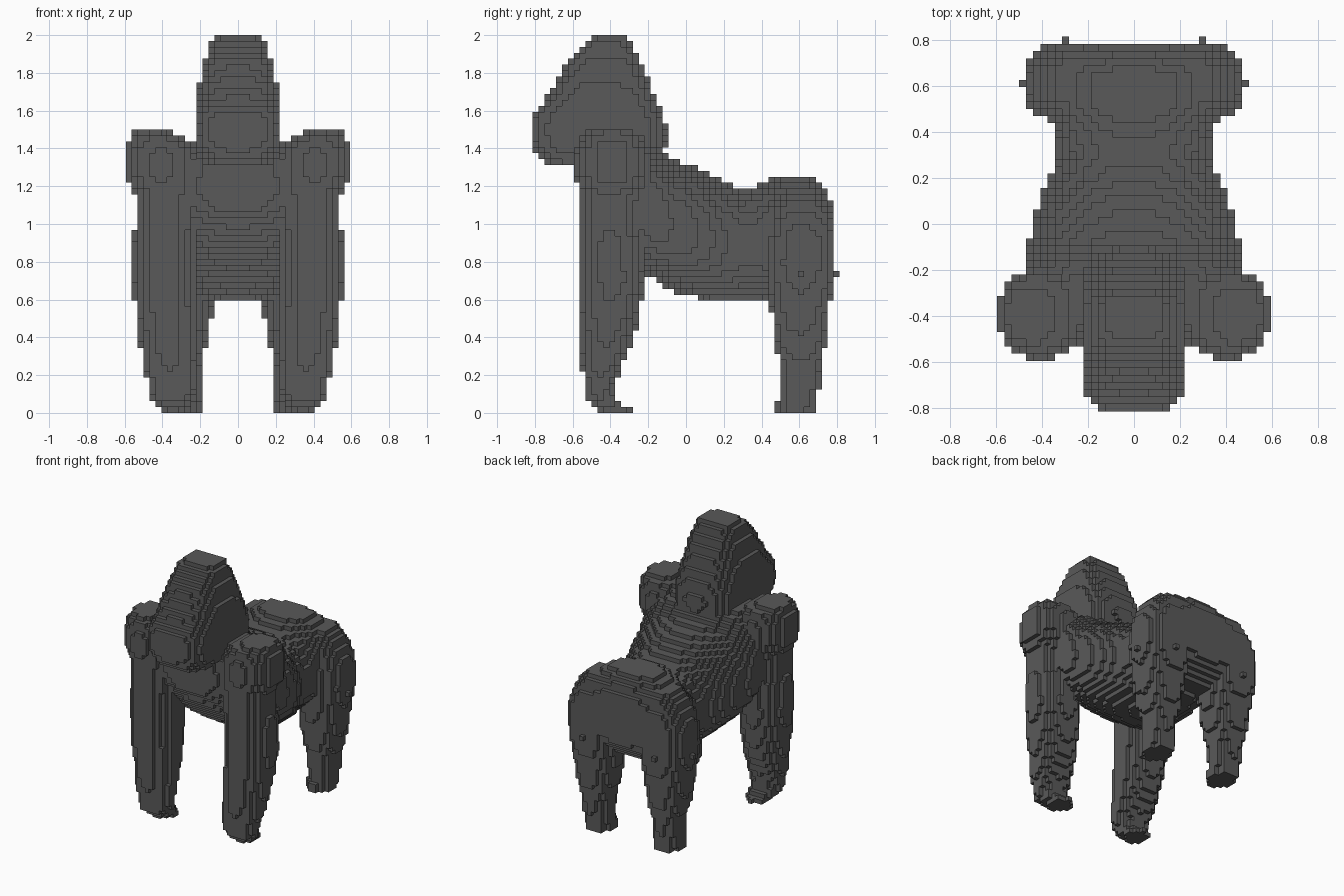
import bpy
import bmesh
import math

if "Cube" in bpy.data.objects:
    bpy.data.objects.remove(bpy.data.objects["Cube"])

S = 0.03125  # voxel edge: 64 cells over the height of 2

fur = bpy.data.materials.new("dark_fur")
fur.diffuse_color = (0.1, 0.1, 0.1, 1)
fur.use_nodes = True
fur.node_tree.nodes["Principled BSDF"].inputs["Base Color"].default_value = fur.diffuse_color


def section(stations, t):
    """Interpolate the (a_min, a_max, b_min, b_max) extents at position t."""
    for lo, hi in zip(stations, stations[1:]):
        if lo[0] <= t <= hi[0]:
            f = (t - lo[0]) / (hi[0] - lo[0])
            return [p + (q - p) * f for p, q in zip(lo[1:], hi[1:])]
    return None


def voxel_loft(stations, axis, power):
    """Cells whose centre lies in a superellipse loft along axis 'y' or 'z'."""
    cells = set()
    for k in range(math.floor(stations[0][0] / S), math.ceil(stations[-1][0] / S)):
        sec = section(stations, (k + 0.5) * S)
        if not sec:
            continue
        a0, a1, b0, b1 = sec
        for i in range(math.floor(a0 / S), math.ceil(a1 / S)):
            for j in range(math.floor(b0 / S), math.ceil(b1 / S)):
                u = abs(((i + 0.5) * S * 2 - a0 - a1) / (a1 - a0))
                v = abs(((j + 0.5) * S * 2 - b0 - b1) / (b1 - b0))
                if u ** power + v ** power <= 1:
                    cells.add((i, j, k) if axis == 'z' else (i, k, j))
    return cells


def cell_at(x, y, z):
    return tuple(math.floor(c / S) for c in (x, y, z))


def build(name, cells):
    """Skin the cells with the quads that face empty space."""
    bm = bmesh.new()
    verts = {}

    def vert(p):
        if p not in verts:
            verts[p] = bm.verts.new([c * S for c in p])
        return verts[p]

    for c in cells:
        for ax in range(3):
            for side in (0, 1):
                n = list(c)
                n[ax] += 2 * side - 1
                if tuple(n) in cells:
                    continue
                quad = []
                for du, dv in ((0, 0), (1, 0), (1, 1), (0, 1)):
                    p = list(c)
                    p[ax] += side
                    p[(ax + 1) % 3] += du
                    p[(ax + 2) % 3] += dv
                    quad.append(vert(tuple(p)))
                bm.faces.new(quad if side else quad[::-1])
    mesh = bpy.data.meshes.new(name)
    bm.to_mesh(mesh)
    bm.free()
    mesh.materials.append(fur)
    obj = bpy.data.objects.new(name, mesh)
    bpy.context.collection.objects.link(obj)


def mirrored(cells):
    return {(-i - 1, j, k) for i, j, k in cells}


# Tall crested head with muzzle: z, half width, y range
head = [(1.30, .17, -.71, -.20), (1.34, .20, -.77, -.15), (1.41, .225, -.81, -.11),
        (1.50, .235, -.825, -.105), (1.58, .23, -.81, -.125), (1.64, .225, -.76, -.15),
        (1.70, .215, -.715, -.175), (1.80, .19, -.66, -.21), (1.90, .17, -.595, -.255),
        (1.97, .14, -.52, -.30), (2.0, .125, -.48, -.32)]
build("head", voxel_loft([(z, -w, w, y0, y1) for z, w, y0, y1 in head], 'z', 3.5))

# Torso sloping from shoulders to rump: y, half width, z range
torso = [(-.56, .18, 1.08, 1.33), (-.50, .31, 1.00, 1.43), (-.40, .42, .88, 1.48),
         (-.25, .48, .75, 1.48), (-.15, .48, .69, 1.42), (-.08, .455, .65, 1.35),
         (0, .44, .625, 1.32), (.10, .41, .60, 1.28), (.20, .365, .59, 1.225),
         (.30, .345, .59, 1.19), (.38, .345, .59, 1.205), (.50, .37, .60, 1.26),
         (.65, .38, .63, 1.26), (.72, .35, .69, 1.20), (.765, .27, .76, 1.13),
         (.79, .21, .80, 1.08)]
build("torso", voxel_loft([(y, -w, w, z0, z1) for y, w, z0, z1 in torso], 'y', 2.35))

# Long front arm with backward-curled knuckles: z, x range, y range
arm = [(0, .26, .41, -.43, -.28), (.04, .245, .435, -.50, -.32), (.08, .235, .46, -.54, -.37),
       (.13, .23, .475, -.545, -.39), (.20, .225, .49, -.545, -.36),
       (.35, .22, .515, -.56, -.29), (.50, .22, .535, -.565, -.25),
       (.70, .22, .56, -.565, -.22), (.90, .22, .56, -.565, -.23),
       (1.0, .22, .54, -.565, -.25), (1.15, .215, .545, -.57, -.22),
       (1.25, .21, .60, -.585, -.195), (1.38, .21, .60, -.585, -.195),
       (1.44, .24, .585, -.57, -.21), (1.50, .36, .55, -.50, -.29)]
arm_cells = voxel_loft(arm, 'z', 2.0)

# Shorter hind leg with a small toe, and two single-cell tufts
leg = [(0, .20, .36, .48, .70), (.06, .20, .37, .48, .70), (.08, .20, .37, .51, .70),
       (.25, .195, .38, .50, .71), (.35, .17, .41, .475, .74), (.50, .14, .435, .455, .75),
       (.65, .13, .455, .445, .78), (.80, .13, .47, .44, .79), (.95, .12, .465, .45, .785),
       (1.05, .12, .435, .46, .77), (1.13, .12, .39, .48, .75), (1.20, .12, .32, .53, .71)]
leg_cells = voxel_loft(leg, 'z', 2.6)
leg_cells |= {cell_at(.48, .62, .73), cell_at(.30, .785, .73)}

for side, flip in (("left", False), ("right", True)):
    build("front_arm_" + side, mirrored(arm_cells) if flip else arm_cells)
    build("hind_leg_" + side, mirrored(leg_cells) if flip else leg_cells)
